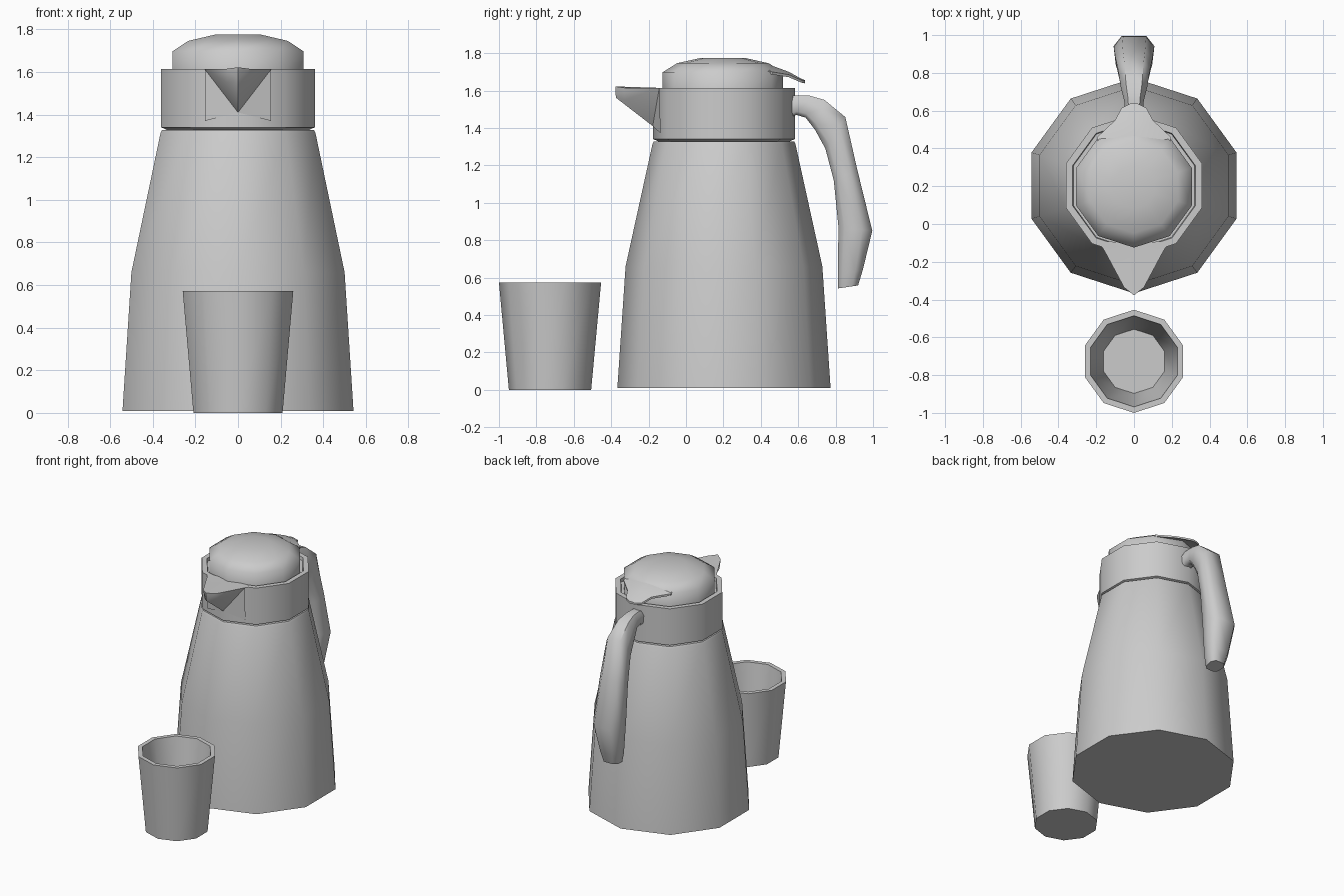
import bpy, bmesh
from math import sin, cos, pi, radians

if "Cube" in bpy.data.objects:
    bpy.data.objects.remove(bpy.data.objects["Cube"])

SIDES = 10
JUG_Y = 0.203
CUP_Y = -0.727

grey = bpy.data.materials.new("plain_grey")
grey.use_nodes = True
colour = (0.6, 0.6, 0.6, 1)
grey.diffuse_color = colour
grey.node_tree.nodes["Principled BSDF"].inputs["Base Color"].default_value = colour


def finish(name, bm, angle):
    """Turn a bmesh into a shaded, coloured object."""
    bmesh.ops.remove_doubles(bm, verts=bm.verts, dist=0.0005)
    bmesh.ops.recalc_face_normals(bm, faces=bm.faces)
    mesh = bpy.data.meshes.new(name)
    bm.to_mesh(mesh)
    bm.free()
    mesh.materials.append(grey)
    obj = bpy.data.objects.new(name, mesh)
    bpy.context.collection.objects.link(obj)
    bpy.ops.object.select_all(action='DESELECT')
    obj.select_set(True)
    bpy.context.view_layer.objects.active = obj
    bpy.ops.object.shade_smooth_by_angle(angle=radians(angle))
    return obj


def loft(name, rings, angle):
    """Skin closed rings of equal size and cap both ends."""
    bm = bmesh.new()
    loops = [[bm.verts.new(p) for p in ring] for ring in rings]
    n = len(loops[0])
    for a, b in zip(loops, loops[1:]):
        for i in range(n):
            j = (i + 1) % n
            bm.faces.new((a[i], a[j], b[j], b[i]))
    bm.faces.new(loops[0])
    bm.faces.new(loops[-1])
    return finish(name, bm, angle)


def lathe(name, y, profile, angle=42):
    """Ten-sided turned form with a corner facing front and back."""
    turns = [pi / 2 + 2 * pi * i / SIDES for i in range(SIDES)]
    return loft(name, [[(r * cos(t), y + r * sin(t), z) for t in turns]
                       for r, z in profile], angle)


# Jug body, collar and domed lid
lathe("jug_body", JUG_Y, [(0.57, 0.01), (0.526, 0.66), (0.382, 1.315),
                          (0.375, 1.328), (0.35, 1.328)])
lathe("collar", JUG_Y, [(0.35, 1.328), (0.365, 1.335), (0.379, 1.34),
                        (0.379, 1.613), (0.342, 1.613), (0.338, 1.59), (0.3, 1.59)])
lathe("lid", JUG_Y - 0.006, [(0.322, 1.58), (0.322, 1.698), (0.245, 1.746),
                             (0.115, 1.775)], 70)

# Pouring spout, one half built per side
bm = bmesh.new()
for s in (1, -1):
    rim_root = (s * 0.156, -0.143, 1.613)
    rim_side = (s * 0.053, -0.335, 1.615)
    rim_tip = (0, -0.378, 1.622)
    low_tip = (0, -0.375, 1.562)
    low_side = (s * 0.05, -0.325, 1.55)
    keel = (0, -0.178, 1.41)
    low_root = (s * 0.156, -0.135, 1.37)
    back = (0, -0.1, 1.613)
    back_side = (s * 0.19, -0.09, 1.613)
    for face in ((rim_root, rim_side, low_side), (rim_root, low_side, keel),
                 (rim_root, keel, low_root), (rim_side, rim_tip, low_tip, low_side),
                 (low_side, low_tip, keel), (back, rim_tip, rim_side, rim_root),
                 (back, rim_root, back_side)):
        bm.faces.new([bm.verts.new(p) for p in face])
finish("spout", bm, 45)

# Thumb lever at the back of the lid: y, half width, middle z, edge z
lever = [(0.40, 0.19, 1.755, 1.71), (0.46, 0.195, 1.733, 1.70),
         (0.55, 0.10, 1.700, 1.685), (0.615, 0.065, 1.664, 1.657),
         (0.637, 0.02, 1.655, 1.652)]
rings = []
for y, w, mid, edge in lever:
    top = [(-w, y, edge), (0, y, mid), (w, y, edge)]
    rings.append(top + [(x, y, z - 0.014) for x, y, z in reversed(top)])
loft("lid_lever", rings, 40)

# Handle: inner (y, z), outer (y, z), half width
stations = [((0.50, 1.43), (0.50, 1.565), 0.048),
            ((0.59, 1.47), (0.60, 1.575), 0.048),
            ((0.64, 1.455), (0.66, 1.573), 0.052),
            ((0.69, 1.39), (0.74, 1.55), 0.07),
            ((0.745, 1.29), (0.852, 1.458), 0.085),
            ((0.79, 1.12), (0.915, 1.18), 0.098),
            ((0.815, 0.87), (0.996, 0.85), 0.108),
            ((0.812, 0.62), (0.945, 0.64), 0.08),
            ((0.812, 0.542), (0.92, 0.558), 0.06)]
half = [(0, 0.5), (0.18, 0.9), (0.7, 1), (1, 0.6)]
section = half + [(t, -w) for t, w in reversed(half)]
rings = []
for (y0, z0), (y1, z1), width in stations:
    rings.append([(width * w, y0 + (y1 - y0) * t, z0 + (z1 - z0) * t)
                  for t, w in section])
loft("handle", rings, 50)

# Open cup standing in front
lathe("cup", CUP_Y, [(0.22, 0), (0.273, 0.573), (0.241, 0.573), (0.17, 0.05)])
